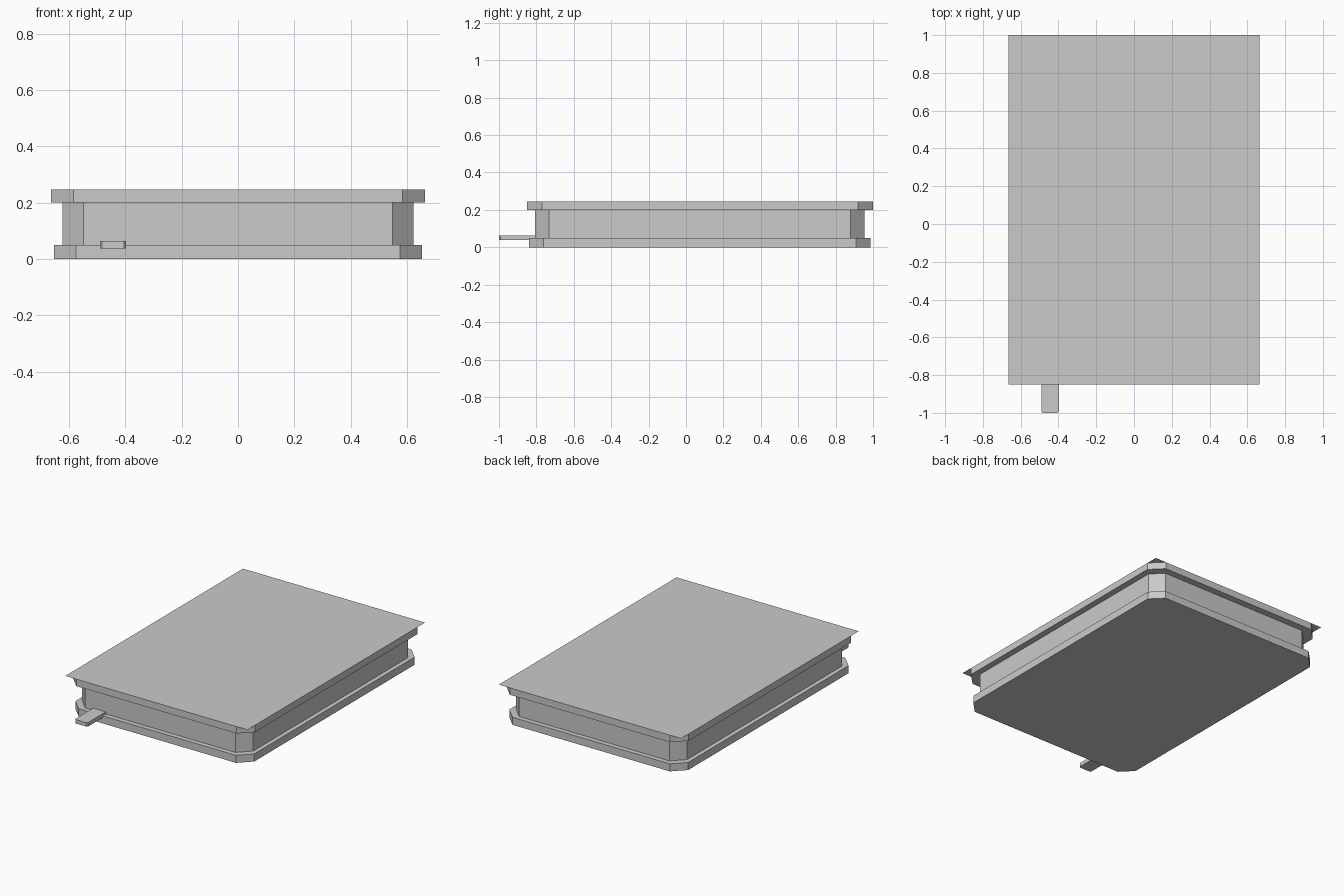
import bpy
import bmesh

cube = bpy.data.objects.get("Cube")
if cube:
    bpy.data.objects.remove(cube, do_unlink=True)

grey = bpy.data.materials.new("plain_grey")
grey.use_nodes = True
colour = (0.59, 0.59, 0.59, 1)
grey.diffuse_color = colour
grey.node_tree.nodes["Principled BSDF"].inputs["Base Color"].default_value = colour


def slab(name, x0, x1, y0, y1, z0, z1, cut=0.0, cut_back=True, open_top=False):
    """Upright prism on a rectangle whose corners are cut by a chamfer."""
    c, b = cut, cut if cut_back else 0.0
    outline = [(x0 + c, y0), (x1 - c, y0), (x1, y0 + c), (x1, y1 - b),
               (x1 - b, y1), (x0 + b, y1), (x0, y1 - b), (x0, y0 + c)]
    outline = list(dict.fromkeys(outline))
    bm = bmesh.new()
    base = bm.faces.new([bm.verts.new((x, y, z0)) for x, y in outline])
    if z1 > z0:
        result = bmesh.ops.extrude_face_region(bm, geom=[base], use_keep_orig=True)
        verts = [g for g in result["geom"] if isinstance(g, bmesh.types.BMVert)]
        bmesh.ops.translate(bm, verts=verts, vec=(0, 0, z1 - z0))
        bmesh.ops.recalc_face_normals(bm, faces=bm.faces)
        if open_top:
            lid = [f for f in bm.faces if f.normal.z > 0.9]
            bmesh.ops.delete(bm, geom=lid, context="FACES_ONLY")
    mesh = bpy.data.meshes.new(name)
    bm.to_mesh(mesh)
    bm.free()
    mesh.materials.append(grey)
    obj = bpy.data.objects.new(name, mesh)
    bpy.context.collection.objects.link(obj)
    return obj


# Covers and the block of pages between them
slab("bottom_cover", -0.652, 0.652, -0.84, 0.987, 0, 0.05, 0.078)
slab("page_block", -0.623, 0.623, -0.808, 0.955, 0.05, 0.2, 0.075)
slab("top_cover", -0.664, 0.664, -0.85, 1.0, 0.2, 0.246, 0.08, open_top=True)

# Square-cornered sheet lying on the top cover
slab("top_sheet", -0.664, 0.664, -0.85, 1.0, 0.246, 0.246)

# Ribbon that sticks out at the front
slab("bookmark", -0.49, -0.398, -1.0, -0.8, 0.038, 0.064, 0.007, cut_back=False)
